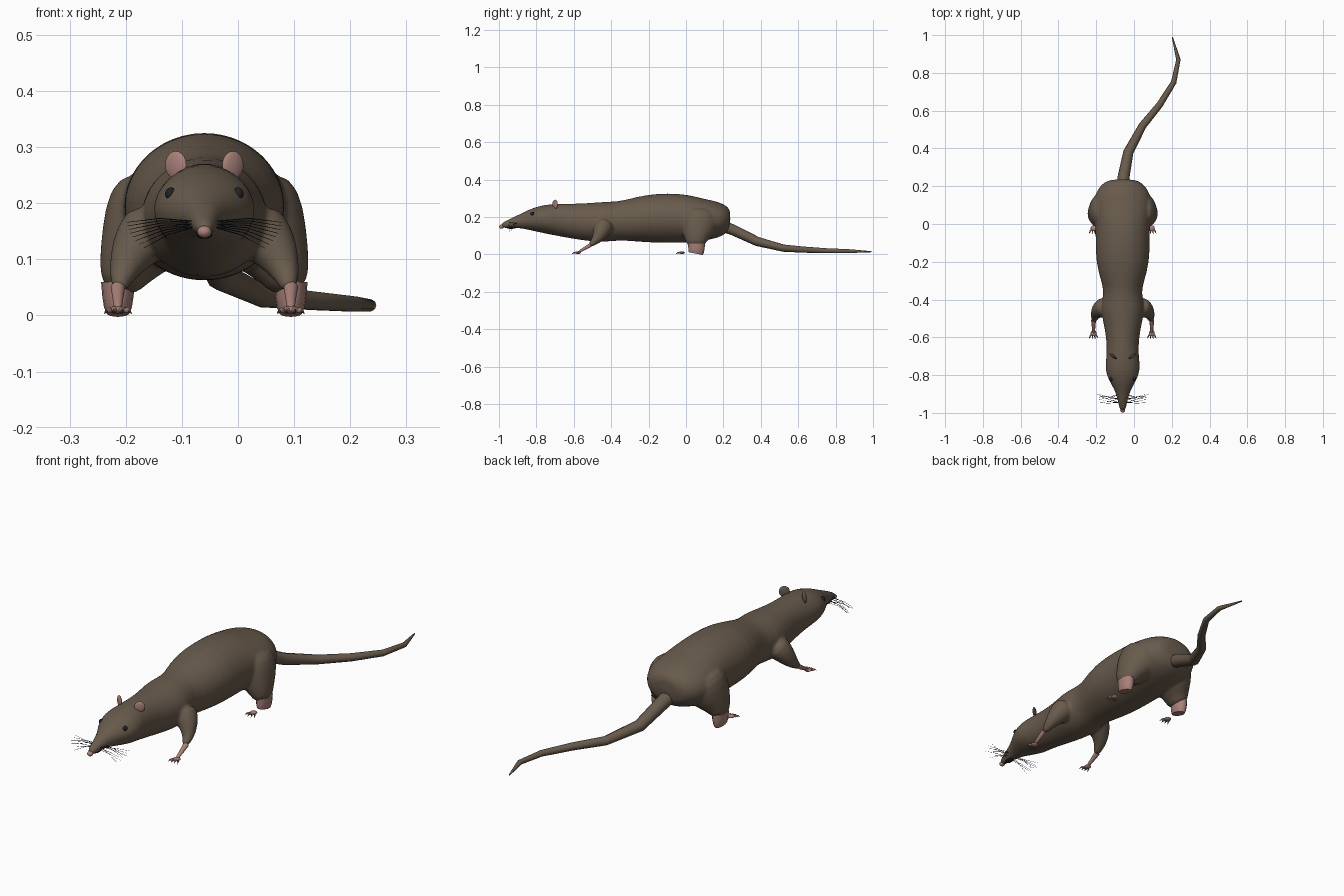
import bpy, bmesh, math
from mathutils import Vector, Matrix

cube = bpy.data.objects.get("Cube")
if cube:
    bpy.data.objects.remove(cube, do_unlink=True)

MID = -0.06  # the animal's own centre line


def material(name, r, g, b):
    mat = bpy.data.materials.new(name)
    mat.use_nodes = True
    mat.diffuse_color = (r, g, b, 1)
    shader = mat.node_tree.nodes["Principled BSDF"]
    shader.inputs["Base Color"].default_value = (r, g, b, 1)
    shader.inputs["Roughness"].default_value = 0.8
    return mat


fur = material("brown fur", 0.14, 0.104, 0.073)
pink = material("pink skin", 0.4, 0.22, 0.19)
dark = material("dark eye", 0.015, 0.016, 0.02)
claw = material("dark claw", 0.07, 0.05, 0.04)


def loft(bm, rows, sides):
    """Closed tube through rows of (x, y, z, side radius, other radius)."""
    points = [Vector(row[:3]) for row in rows]
    rings = []
    for i, row in enumerate(rows):
        ahead = points[min(i + 1, len(rows) - 1)]
        behind = points[max(i - 1, 0)]
        tangent = (ahead - behind).normalized()
        side = Vector((1, 0, 0))
        if abs(tangent.x) > 0.9:
            side = Vector((0, 1, 0))
        side = (side - tangent * side.dot(tangent)).normalized()
        other = tangent.cross(side)
        ring = []
        for k in range(sides):
            a = math.tau * k / sides
            offset = side * math.cos(a) * row[3] + other * math.sin(a) * row[4]
            ring.append(bm.verts.new(points[i] + offset))
        rings.append(ring)
    for lower, upper in zip(rings, rings[1:]):
        for k in range(sides):
            n = (k + 1) % sides
            bm.faces.new((lower[k], lower[n], upper[n], upper[k]))
    bm.faces.new(rings[0])
    bm.faces.new(rings[-1])


def ball(bm, place, size, turn=0.0, segments=16):
    matrix = (Matrix.Translation(place) @ Matrix.Rotation(turn, 4, 'Z')
              @ Matrix.Diagonal((*size, 1)))
    bmesh.ops.create_uvsphere(bm, u_segments=segments, v_segments=segments // 2 + 2,
                              radius=1, matrix=matrix)


def finish(name, bm, *mats, subdivide=0, blend=False):
    bmesh.ops.recalc_face_normals(bm, faces=bm.faces)
    mesh = bpy.data.meshes.new(name)
    bm.to_mesh(mesh)
    bm.free()
    for mat in mats:
        mesh.materials.append(mat)
    obj = bpy.data.objects.new(name, mesh)
    bpy.context.collection.objects.link(obj)
    bpy.ops.object.select_all(action='DESELECT')
    obj.select_set(True)
    bpy.context.view_layer.objects.active = obj
    if subdivide:
        obj.modifiers.new("round", 'SUBSURF').levels = subdivide
    if blend:
        remesh = obj.modifiers.new("merge", 'REMESH')
        remesh.mode = 'VOXEL'
        remesh.voxel_size = 0.006
        smooth = obj.modifiers.new("soften", 'SMOOTH')
        smooth.iterations = 8
    bpy.ops.object.convert(target='MESH')
    bpy.ops.object.shade_smooth_by_angle(angle=math.radians(60))
    return obj


# Body outline from snout to rump: y, top, bottom, half width
outline = [
    (-0.99, 0.165, 0.14, 0.014), (-0.96, 0.18, 0.141, 0.021),
    (-0.92, 0.2, 0.142, 0.03), (-0.88, 0.217, 0.138, 0.042),
    (-0.83, 0.243, 0.127, 0.072), (-0.77, 0.265, 0.115, 0.097),
    (-0.7, 0.272, 0.102, 0.084), (-0.6, 0.272, 0.083, 0.086),
    (-0.5, 0.277, 0.068, 0.108), (-0.44, 0.282, 0.066, 0.118),
    (-0.36, 0.284, 0.075, 0.098), (-0.3, 0.297, 0.07, 0.116),
    (-0.2, 0.322, 0.063, 0.143), (-0.1, 0.329, 0.06, 0.144),
    (0, 0.323, 0.062, 0.145), (0.09, 0.298, 0.07, 0.16),
    (0.16, 0.287, 0.085, 0.148), (0.21, 0.265, 0.105, 0.115),
    (0.238, 0.235, 0.13, 0.07),
]
bm = bmesh.new()
loft(bm, [(MID, y, (top + low) / 2, w, (top - low) / 2)
          for y, top, low, w in outline], 24)

# Upper legs, blended into the body: offset from centre, y, z, radii
foreleg = [(0.08, -0.43, 0.17, 0.06, 0.06), (0.118, -0.45, 0.13, 0.05, 0.048),
           (0.138, -0.468, 0.095, 0.034, 0.035), (0.148, -0.49, 0.067, 0.022, 0.02),
           (0.152, -0.52, 0.046, 0.014, 0.012)]
thigh = [(0.06, 0.08, 0.23, 0.08, 0.09), (0.085, 0.075, 0.18, 0.1, 0.115),
         (0.12, 0.06, 0.12, 0.073, 0.09), (0.143, 0.052, 0.08, 0.049, 0.06),
         (0.155, 0.055, 0.04, 0.032, 0.046)]
for s in (-1, 1):
    for limb in (foreleg, thigh):
        loft(bm, [(MID + s * x, y, z, a, b) for x, y, z, a, b in limb], 16)
finish("body", bm, fur, subdivide=1, blend=True)

# Tail
bm = bmesh.new()
path = [(-0.06, 0.19, 0.155, 0.033), (-0.055, 0.25, 0.132, 0.03),
        (-0.03, 0.38, 0.07, 0.026), (0.045, 0.52, 0.034, 0.02),
        (0.135, 0.63, 0.026, 0.017), (0.21, 0.75, 0.02, 0.014),
        (0.235, 0.87, 0.018, 0.011), (0.203, 0.99, 0.015, 0.003)]
loft(bm, [(x, y, z, r * 1.05, r) for x, y, z, r in path], 10)
finish("tail", bm, fur)

# Nose and mouth
bm = bmesh.new()
ball(bm, (MID, -0.986, 0.149), (0.013, 0.013, 0.011))
finish("nose", bm, pink)
bm = bmesh.new()
ball(bm, (MID, -0.935, 0.143), (0.014, 0.026, 0.006))
finish("mouth", bm, dark)

for s, label in ((-1, "right"), (1, "left")):
    # Eye
    bm = bmesh.new()
    ball(bm, (MID + s * 0.06, -0.82, 0.217), (0.01, 0.011, 0.011))
    finish(label + "_eye", bm, dark)

    # Ear: pink facing forward, fur behind
    bm = bmesh.new()
    ball(bm, (MID + s * 0.051, -0.7, 0.268), (0.023, 0.007, 0.025), s * 0.6)
    bm.normal_update()
    front = Vector((s * 0.56, -0.83, 0))
    for face in bm.faces:
        face.material_index = 0 if face.normal.dot(front) > -0.2 else 1
    finish(label + "_ear", bm, pink, fur)

    # Bare wrist and heel
    bm = bmesh.new()
    x = MID + s * 0.154
    loft(bm, [(x, -0.51, 0.051, 0.013, 0.011), (x, -0.54, 0.033, 0.01, 0.009),
              (x, -0.562, 0.021, 0.008, 0.007), (x, -0.575, 0.012, 0.007, 0.005)], 10)
    finish(label + "_wrist", bm, pink)
    bm = bmesh.new()
    loft(bm, [(x, 0.056, 0.06, 0.03, 0.045), (x, 0.056, 0.035, 0.028, 0.044),
              (x, 0.054, 0.015, 0.025, 0.042), (x, 0.052, 0.005, 0.021, 0.038)], 16)
    finish(label + "_heel", bm, pink)

    # Paws with four toes and claws
    for part, y in (("front", -0.578), ("hind", -0.022)):
        skin, nails = bmesh.new(), bmesh.new()
        ball(skin, (x, y, 0.01), (0.016, 0.016, 0.007), 0, 12)
        for k in range(4):
            spread = (k - 1.5) / 1.5
            turn = spread * 0.5
            aim = Vector((math.sin(turn), -math.cos(turn), 0))
            root = Vector((x + spread * 0.012, y - 0.006, 0.009))
            ball(skin, root + aim * 0.008, (0.004, 0.011, 0.005), turn, 8)
            tip = root + aim * 0.026
            loft(nails, [(*(root + aim * 0.016), 0.003, 0.003),
                         (tip.x, tip.y, 0.003, 0.0005, 0.0005)], 6)
        finish(f"{label}_{part}_paw", skin, pink)
        finish(f"{label}_{part}_claws", nails, claw)

    # Whiskers sweeping out and down from the snout
    bm = bmesh.new()
    for k in range(8):
        t = k / 7
        base = Vector((MID + s * 0.021, -0.945 + 0.02 * (k % 3), 0.168 - 0.012 * t))
        end = Vector((MID + s * (0.138 - 0.03 * t * t), -0.9 - 0.045 * (k % 4) / 3,
                      0.166 - 0.046 * t))
        bend = (base + end) / 2 + Vector((0, -0.004, 0.006))
        loft(bm, [(*base, 0.0011, 0.0011), (*bend, 0.0009, 0.0009),
                  (*end, 0.0004, 0.0004)], 4)
    finish(label + "_whiskers", bm, dark)
